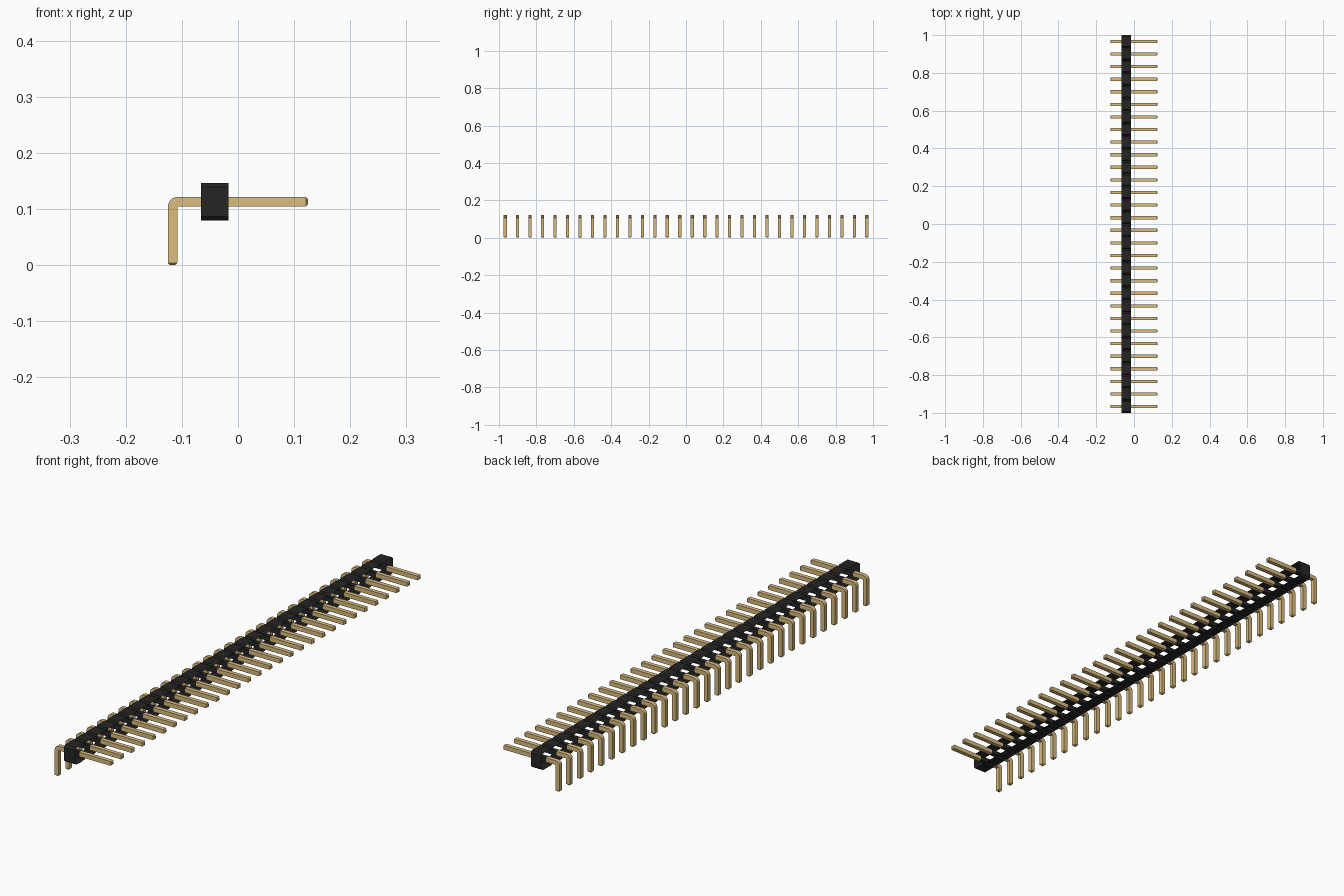
import bpy, bmesh, math
from mathutils import Vector

cube = bpy.data.objects.get("Cube")
if cube:
    bpy.data.objects.remove(cube, do_unlink=True)

COUNT = 30
PITCH = 2 / COUNT
W = 0.0168                    # pin thickness
AXIS_Z = 0.1132               # height of the horizontal pin legs
REACH = 0.125                 # pin extent along x
BODY_X = (-0.066, -0.0165)
CHAMFER = PITCH / 10


def material(name, color):
    m = bpy.data.materials.new(name)
    m.use_nodes = True
    m.diffuse_color = color
    m.node_tree.nodes["Principled BSDF"].inputs["Base Color"].default_value = color
    return m


def skin(name, rings, mat, cap=False):
    """Join matching closed rings of points with quads."""
    bm = bmesh.new()
    loops = [[bm.verts.new(p) for p in ring] for ring in rings]
    for a, b in zip(loops, loops[1:]):
        for i in range(len(a)):
            j = (i + 1) % len(a)
            bm.faces.new((a[i], a[j], b[j], b[i]))
    if cap:
        bm.faces.new(loops[0])
        bm.faces.new(loops[-1])
    bmesh.ops.recalc_face_normals(bm, faces=bm.faces)
    mesh = bpy.data.meshes.new(name)
    bm.to_mesh(mesh)
    bm.free()
    mesh.materials.append(mat)
    obj = bpy.data.objects.new(name, mesh)
    bpy.context.collection.objects.link(obj)
    return obj


def repeat(obj):
    mod = obj.modifiers.new("row", 'ARRAY')
    mod.count = COUNT
    mod.use_relative_offset = False
    mod.use_constant_offset = True
    mod.constant_offset_displace = (0, PITCH, 0)


black = material("black plastic", (0.019, 0.0185, 0.0185, 1))
gold = material("pale gold", (0.708, 0.504, 0.21, 1))

# Housing: notched outline, open on the two long sides
half = PITCH / 2
top = []
for i in range(COUNT):
    y = -1 + i * PITCH
    top += [(y, half - CHAMFER), (y + CHAMFER, half), (y + PITCH - CHAMFER, half)]
top.append((1, half - CHAMFER))
outline = top + [(y, -h) for y, h in reversed(top)]
skin("housing", [[(x, y, AXIS_Z + h) for y, h in outline] for x in BODY_X], black)

first_y = -1 + half


def ring(center, across, size):
    """Square section; across is the in-plane direction of the pin's width."""
    c, a, s = Vector(center), Vector(across), Vector((0, 1, 0))
    r = size / 2
    return [c + a * r + s * r, c + a * r - s * r, c - a * r - s * r, c - a * r + s * r]


# Pin: tapered tips and a rounded right-angle bend
tip = W / 4
leg_x = -REACH + W / 2
inner = 0.001
pivot = Vector((leg_x + W / 2 + inner, first_y, AXIS_Z - W / 2 - inner))
rings = [ring((leg_x, first_y, 0), (-1, 0, 0), W / 2),
         ring((leg_x, first_y, tip), (-1, 0, 0), W)]
STEPS = 8
for i in range(STEPS + 1):
    t = math.pi / 2 * i / STEPS
    d = Vector((-math.cos(t), 0, math.sin(t)))
    rings.append(ring(pivot + d * (inner + W / 2), d, W))
rings += [ring((REACH - tip, first_y, AXIS_Z), (0, 0, 1), W),
          ring((REACH, first_y, AXIS_Z), (0, 0, 1), W / 2)]
pin = skin("pins", rings, gold, cap=True)
bpy.ops.object.select_all(action='DESELECT')
pin.select_set(True)
bpy.context.view_layer.objects.active = pin
bpy.ops.object.shade_smooth_by_angle(angle=math.radians(30))
repeat(pin)

# Sleeves: plastic lining around each pin inside the housing
sleeve = skin("pin_sleeves",
              [ring((x, first_y, AXIS_Z), (0, 0, 1), W + 0.0006) for x in BODY_X], black)
repeat(sleeve)
